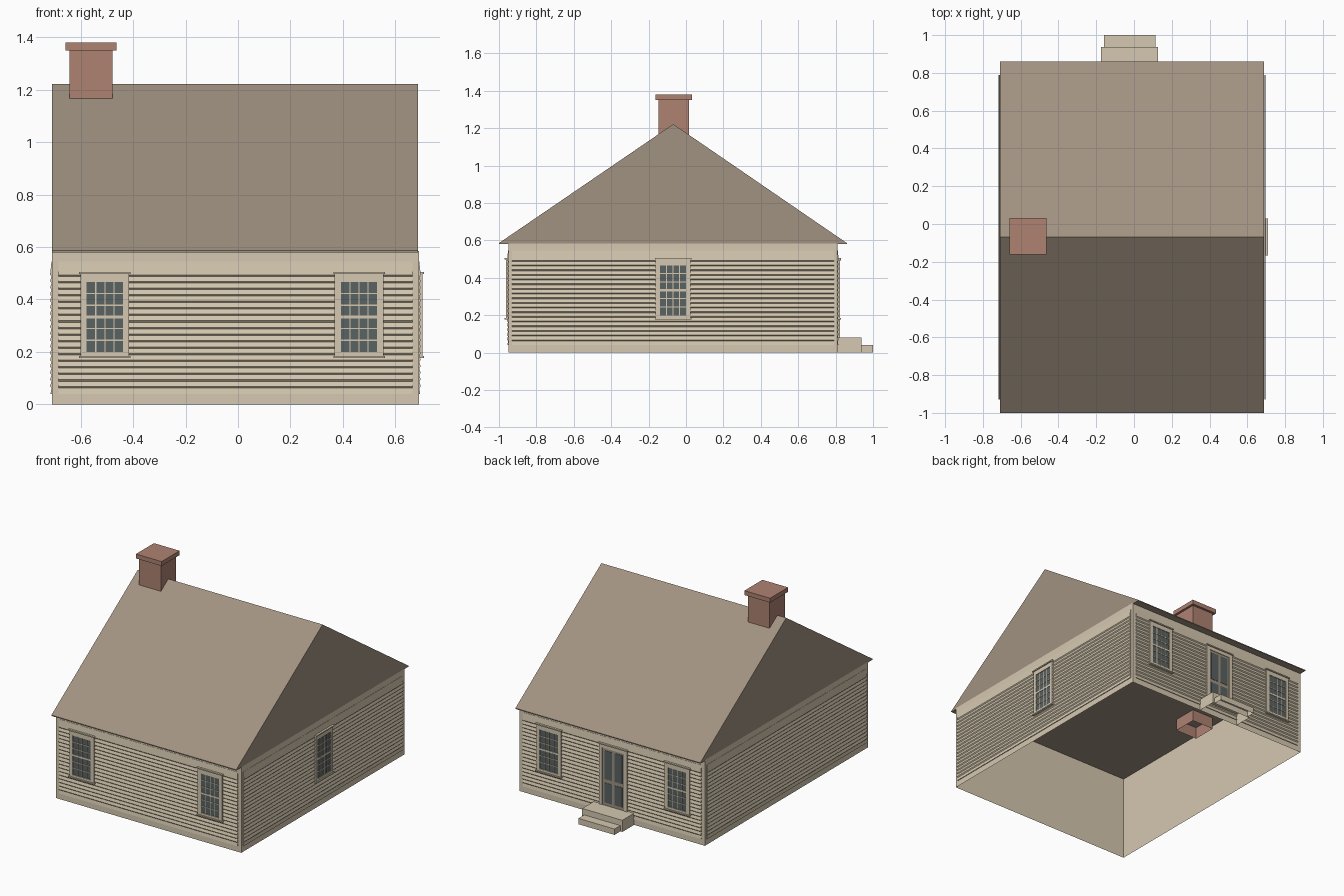
import bpy, bmesh
from math import pi
from mathutils import Matrix, Vector

cube = bpy.data.objects.get("Cube")
if cube:
    bpy.data.objects.remove(cube)


def material(name, r, g, b):
    lin = [(c / 255) ** 2.2 for c in (r, g, b)] + [1]
    m = bpy.data.materials.new(name)
    m.use_nodes = True
    m.diffuse_color = lin
    m.node_tree.nodes["Principled BSDF"].inputs["Base Color"].default_value = lin
    return m


MATS = [material("cream_paint", 212, 199, 175), material("brown_roof", 160, 145, 128),
        material("red_brick", 172, 129, 113), material("grey_glass", 90, 98, 98)]
CREAM, BROWN, BRICK, GLASS = range(4)

X0, X1, Y0, Y1, EAVE = -0.71, 0.69, -0.95, 0.81, 0.585

# Wall frames: local x runs along the wall, local -y points outward
WALLS = {
    "front": Matrix.Translation((0, Y0, 0)),
    "left": Matrix.Translation((X1, 0, 0)) @ Matrix.Rotation(pi / 2, 4, "Z"),
    "back": Matrix.Translation((0, Y1, 0)) @ Matrix.Rotation(pi, 4, "Z"),
    "right": Matrix.Translation((X0, 0, 0)) @ Matrix.Rotation(-pi / 2, 4, "Z"),
}


def box(bm, x, y, z, mat=CREAM, open_ends=()):
    """Box from (low, high) ranges; open_ends lists z signs to leave open."""
    size = Vector((x[1] - x[0], y[1] - y[0], z[1] - z[0]))
    mid = Vector((sum(x) / 2, sum(y) / 2, sum(z) / 2))
    mtx = Matrix.Translation(mid) @ Matrix.Diagonal((*size, 1))
    verts = bmesh.ops.create_cube(bm, size=1, matrix=mtx)["verts"]
    faces = {f for v in verts for f in v.link_faces}
    bm.normal_update()
    for f in faces:
        f.material_index = mat
    gone = [f for f in faces if round(f.normal.z) in open_ends and abs(f.normal.z) > 0.5]
    bmesh.ops.delete(bm, geom=gone, context="FACES")


def prism(bm, profile, x0, x1, mat=CREAM):
    """Extrude a (y, z) profile along x."""
    face = bm.faces.new([bm.verts.new((x0, y, z)) for y, z in profile])
    face.material_index = mat
    out = bmesh.ops.extrude_face_region(bm, geom=[face], use_keep_orig=True)["geom"]
    bmesh.ops.translate(bm, vec=(x1 - x0, 0, 0),
                        verts=[e for e in out if isinstance(e, bmesh.types.BMVert)])
    for f in bm.faces:
        f.material_index = mat
    bmesh.ops.recalc_face_normals(bm, faces=bm.faces)


def finish(bm, name, wall=None):
    mesh = bpy.data.meshes.new(name)
    for m in MATS:
        mesh.materials.append(m)
    bm.to_mesh(mesh)
    bm.free()
    obj = bpy.data.objects.new(name, mesh)
    if wall:
        obj.matrix_world = WALLS[wall]
    bpy.context.collection.objects.link(obj)


# Hollow wall shell
bm = bmesh.new()
box(bm, (X0, X1), (Y0, Y1), (0, EAVE), CREAM, (-1, 1))
finish(bm, "walls")

# Gabled roof with flat underside
bm = bmesh.new()
prism(bm, [(-1, 0.58), (0.86, 0.58), (0.86, 0.586), (-0.068, 1.222), (-1, 0.586)],
      X0, X1 - 0.003, BROWN)
finish(bm, "roof")

# Chimney shaft and cap
bm = bmesh.new()
box(bm, (-0.643, -0.479), (-0.148, 0.016), (0.5, 1.35), BRICK, (-1, 1))
box(bm, (-0.658, -0.464), (-0.162, 0.032), (1.35, 1.38), BRICK)
finish(bm, "chimney")


# Clapboard siding with a sawtooth profile
def siding(wall, u0, u1):
    profile = [(0, 0.04), (-0.005, 0.04)]
    for i in range(18):
        z = 0.066 + 0.025 * i
        profile += [(-0.0015, z - 0.003), (-0.007, z + 0.003)]
    profile += [(-0.0015, 0.545), (0, 0.545)]
    bm = bmesh.new()
    prism(bm, profile, u0, u1)
    finish(bm, wall + "_siding", wall)


siding("front", -0.685, 0.665)
siding("back", -0.665, 0.685)
siding("left", -0.93, 0.79)
siding("right", -0.79, 0.93)


# Casing of two jambs, a head and a projecting cap
def casing(bm, u, half, inner, z0, z1, top):
    for s in (-1, 1):
        box(bm, sorted((u + s * inner, u + s * half)), (-0.013, 0), (z0, top))
    box(bm, (u - inner, u + inner), (-0.013, 0), (z1, top))
    box(bm, (u - half - 0.005, u + half + 0.005), (-0.02, 0), (top - 0.003, top + 0.005))


# Double-hung window: two sashes of four by three panes
def window(name, wall, u):
    bm = bmesh.new()
    half, z0, z1 = 0.069, 0.2, 0.467
    casing(bm, u, 0.093, half, 0.18, z1, 0.5)
    box(bm, (u - half, u + half), (-0.013, 0), (0.18, z0))
    box(bm, (u - 0.098, u + 0.098), (-0.02, 0), (0.177, 0.185))
    box(bm, (u - half, u + half), (-0.008, -0.002), (z0, z1), GLASS)
    for i in (-1, 0, 1):
        c = u + i * half / 2
        box(bm, (c - 0.0022, c + 0.0022), (-0.0105, -0.007), (z0, z1))
    for i in range(1, 6):
        c = z0 + i * (z1 - z0) / 6
        t = 0.006 if i == 3 else 0.0022
        box(bm, (u - half, u + half), (-0.011, -0.007), (c - t, c + t))
    finish(bm, name, wall)


for side, s in (("left", 1), ("right", -1)):
    u = 0.462 if s > 0 else -0.508
    window("front_window_" + side, "front", u)
    window("back_window_" + side, "back", -u)
window("gable_window", "left", -0.069)

# Back door with four panels
bm = bmesh.new()
u = 0.025
casing(bm, u, 0.105, 0.083, 0.08, 0.47, 0.497)
box(bm, (u - 0.083, u + 0.083), (-0.009, 0), (0.08, 0.47), BROWN)
for s in (-1, 1):
    for z in ((0.1, 0.235), (0.26, 0.455)):
        box(bm, sorted((u + s * 0.01, u + s * 0.068)), (-0.011, -0.008), z, GLASS)
finish(bm, "back_door", "back")

# Door steps, open underneath
bm = bmesh.new()
box(bm, (-0.175, 0.128), (Y1, 0.938), (0, 0.08), CREAM, (-1,))
box(bm, (-0.16, 0.113), (0.938, 1.0), (0, 0.04), CREAM, (-1,))
finish(bm, "door_steps")
